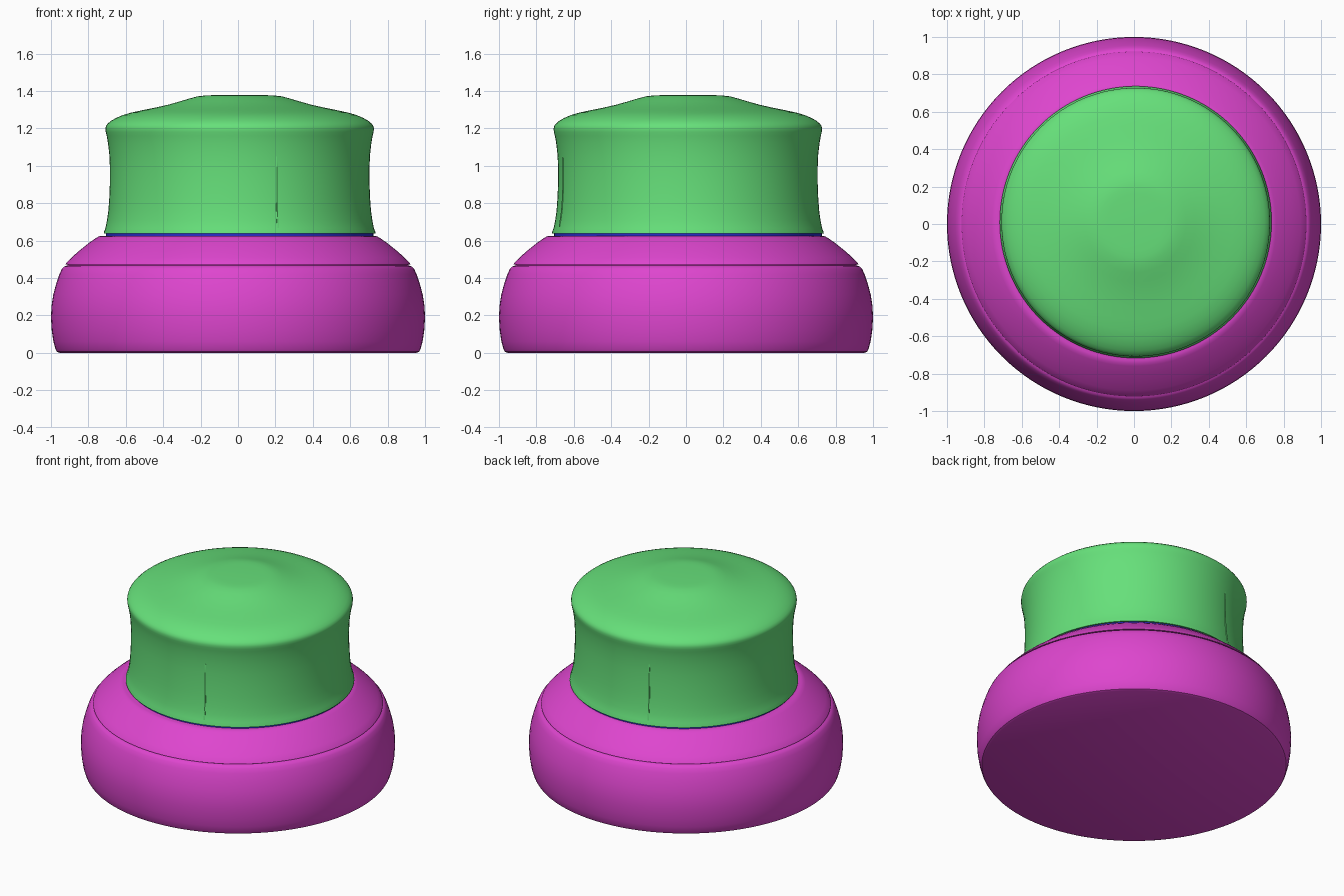
import bpy, bmesh, math

if "Cube" in bpy.data.objects:
    bpy.data.objects.remove(bpy.data.objects["Cube"])

SEGMENTS = 128


def material(name, rgb):
    m = bpy.data.materials.new(name)
    m.diffuse_color = (*rgb, 1.0)
    m.use_nodes = True
    m.node_tree.nodes["Principled BSDF"].inputs["Base Color"].default_value = m.diffuse_color
    return m


pink = material("magenta plastic", (0.73, 0.06, 0.62))
green = material("green plastic", (0.133, 0.745, 0.195))
blue = material("blue plastic", (0.025, 0.025, 0.6))


def finish(bm, name, mat, centre, angle=35):
    bmesh.ops.recalc_face_normals(bm, faces=bm.faces)
    me = bpy.data.meshes.new(name)
    bm.to_mesh(me)
    bm.free()
    me.materials.append(mat)
    ob = bpy.data.objects.new(name, me)
    ob.location = (*centre, 0)
    bpy.context.collection.objects.link(ob)
    bpy.ops.object.select_all(action='DESELECT')
    ob.select_set(True)
    bpy.context.view_layer.objects.active = ob
    bpy.ops.object.shade_smooth_by_angle(angle=math.radians(angle))
    return ob


def lathe(name, profile, mat, centre=(0, 0)):
    """Spin a closed-on-axis (radius, height) profile about z."""
    bm = bmesh.new()
    vs = [bm.verts.new((r, 0, z)) for r, z in profile]
    edges = [bm.edges.new(p) for p in zip(vs, vs[1:])]
    bmesh.ops.spin(bm, geom=vs + edges, cent=(0, 0, 0), axis=(0, 0, 1),
                   angle=math.tau, steps=SEGMENTS, use_duplicate=False)
    bmesh.ops.remove_doubles(bm, verts=bm.verts, dist=1e-5)
    return finish(bm, name, mat, centre)


# Wide base with a seam between lower body and sloping shoulder
lathe("base", [
    (0, 0), (0.955, 0), (0.968, 0.006), (0.976, 0.02), (0.987, 0.06),
    (0.996, 0.12), (1.0, 0.19), (0.997, 0.25), (0.988, 0.31), (0.972, 0.37),
    (0.955, 0.42), (0.942, 0.448), (0.93, 0.461), (0.912, 0.467),
    (0.912, 0.471), (0.922, 0.472), (0.918, 0.48), (0.89, 0.509),
    (0.85, 0.545), (0.80, 0.585), (0.76, 0.613), (0.745, 0.622),
    (0.73, 0.625), (0, 0.625)], pink)

# Turning knob sits very slightly off centre
KNOB = (0.009, 0.01)
lathe("gap_ring", [(0, 0.615), (0.716, 0.615), (0.716, 0.642), (0, 0.642)],
      blue, KNOB)

wall = [(0.727, 0.637), (0.726, 0.645), (0.718, 0.665), (0.709, 0.71),
        (0.702, 0.76), (0.697, 0.83), (0.694, 0.91), (0.694, 0.99),
        (0.697, 1.06), (0.704, 1.12), (0.711, 1.16)]
dome = [(0.716, 1.18), (0.718, 1.198), (0.715, 1.212), (0.706, 1.225),
        (0.688, 1.24), (0.66, 1.256), (0.625, 1.271), (0.58, 1.284),
        (0.52, 1.297), (0.45, 1.311), (0.38, 1.327), (0.32, 1.344),
        (0.27, 1.359), (0.225, 1.371), (0.19, 1.375), (0.15, 1.377), (0, 1.377)]
lathe("knob", [(0, 0.637)] + wall + dome, green, KNOB)


def wall_radius(z):
    for (r0, z0), (r1, z1) in zip(wall, wall[1:]):
        if z0 <= z <= z1:
            return r0 + (r1 - r0) * (z - z0) / (z1 - z0)


# Thin upright ribs on opposite sides of the knob wall
def rib(name, degrees):
    bm = bmesh.new()
    rows = []
    for i in range(13):
        z = 0.668 + (1.05 - 0.668) * i / 12
        lift = 0.001 if i in (0, 12) else 0.005
        row = []
        for dr, da in ((-0.01, -1), (lift * 0.7, -1), (lift, 0),
                       (lift * 0.7, 1), (-0.01, 1)):
            a = math.radians(degrees) + da * 0.006
            r = wall_radius(z) + dr
            row.append(bm.verts.new((r * math.cos(a), r * math.sin(a), z)))
        rows.append(row)
    for a, b in zip(rows, rows[1:]):
        for k in range(5):
            n = (k + 1) % 5
            bm.faces.new((a[k], a[n], b[n], b[k]))
    bm.faces.new(rows[0])
    bm.faces.new(rows[-1])
    finish(bm, name, green, KNOB)


rib("front_rib", -73.5)
rib("back_rib", 106.5)
